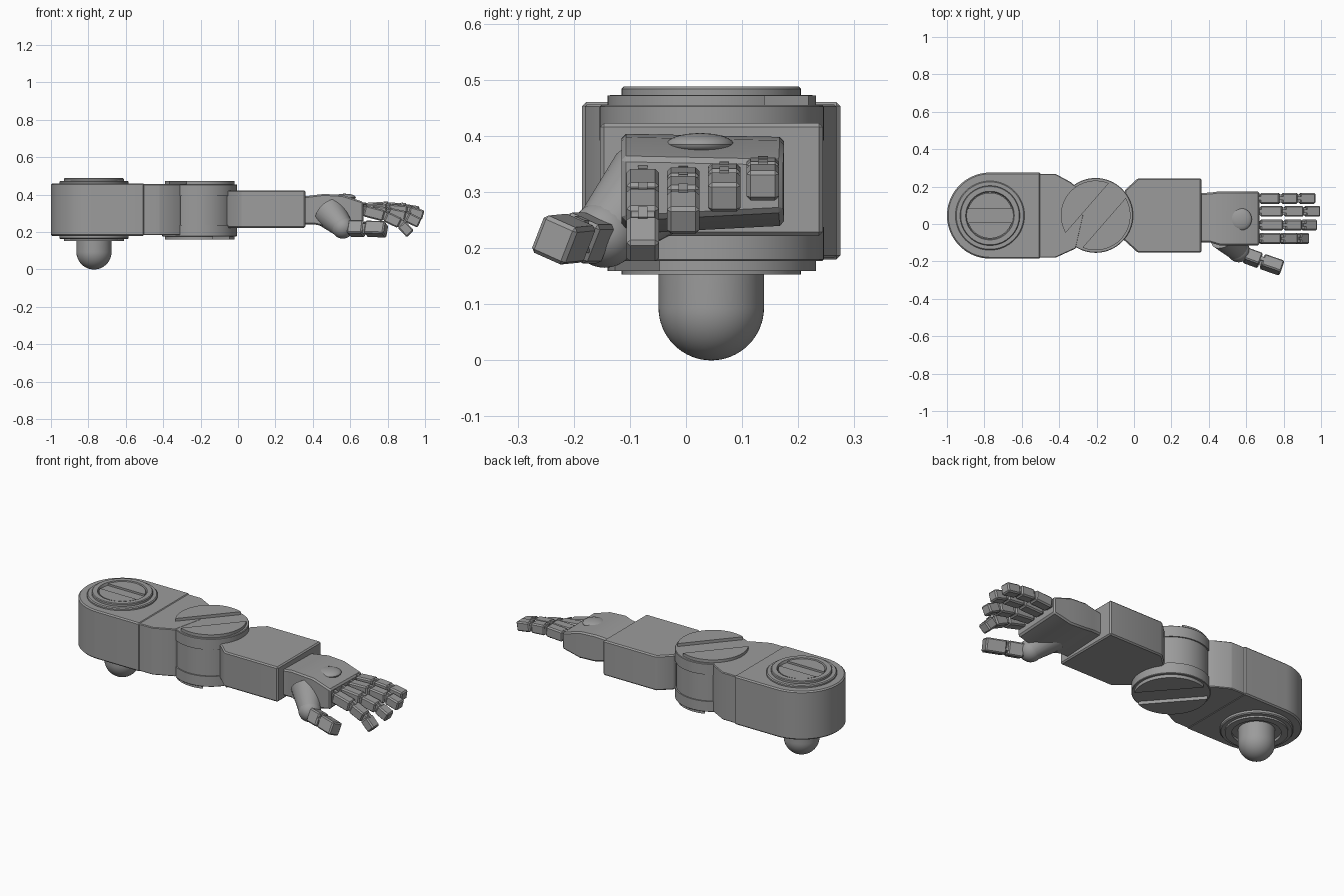
import bpy, bmesh, math
from mathutils import Vector, Matrix

if "Cube" in bpy.data.objects:
    bpy.data.objects.remove(bpy.data.objects["Cube"], do_unlink=True)

grey = bpy.data.materials.new("plain grey")
grey.use_nodes = True
GREY = (0.33, 0.33, 0.33, 1)
grey.diffuse_color = GREY
grey.node_tree.nodes["Principled BSDF"].inputs["Base Color"].default_value = GREY


def finish(name, bm, bevel=0.0):
    """Bevel the sharp edges, smooth the round faces and link the part."""
    bmesh.ops.recalc_face_normals(bm, faces=bm.faces[:])
    if bevel:
        sharp = [e for e in bm.edges if len(e.link_faces) == 2 and e.calc_face_angle() > 0.4]
        bmesh.ops.bevel(bm, geom=sharp, offset=bevel, segments=1, affect='EDGES')
    me = bpy.data.meshes.new(name)
    bm.to_mesh(me)
    bm.free()
    me.shade_smooth()
    me.set_sharp_from_angle(angle=math.radians(30))
    me.materials.append(grey)
    ob = bpy.data.objects.new(name, me)
    bpy.context.collection.objects.link(ob)
    return ob


def loft(name, rings, bevel=0.0):
    """Join equal rings of points and close both ends."""
    bm = bmesh.new()
    rows = [[bm.verts.new(p) for p in ring] for ring in rings]
    n = len(rows[0])
    for a, b in zip(rows, rows[1:]):
        for i in range(n):
            j = (i + 1) % n
            bm.faces.new((a[i], a[j], b[j], b[i]))
    bm.faces.new(rows[0])
    bm.faces.new(rows[-1])
    return finish(name, bm, bevel)


def prism(name, outline, z0, z1, bevel=0.0):
    return loft(name, [[(x, y, z) for x, y in outline] for z in (z0, z1)], bevel)


def arc(c, r, a0, a1, n):
    return [(c[0] + r * math.cos(a0 + (a1 - a0) * i / n),
             c[1] + r * math.sin(a0 + (a1 - a0) * i / n)) for i in range(n + 1)]


def turned(name, c, profile, n=64):
    """Lathe a radius and height profile about a vertical axis."""
    return loft(name, [[(x, y, z) for x, y in arc(c, r, 0, 2 * math.pi, n)[:-1]]
                       for r, z in profile])


def slotted(name, c, r, half, angle, z0, z1):
    """Two disc halves that leave a straight slot between them."""
    d = math.asin(half / r)
    for side, turn in (("a", 0), ("b", math.pi)):
        start = angle + turn
        prism(name + "_" + side, arc(c, r, start + d, start + math.pi - d, 32), z0, z1)


def bar(name, p, q, width, thick, bevel=0.006, lift=0.0, roll=0.0):
    """Bevelled block running from p to q."""
    p, q = Vector(p), Vector(q)
    along = (q - p).normalized()
    side = Vector((0, 0, 1)).cross(along).normalized()
    side = Matrix.Rotation(roll, 3, along) @ side
    up = along.cross(side)
    rings = [[e + side * s * width / 2 + up * (t * thick / 2 + lift)
              for s, t in ((-1, -1), (1, -1), (1, 1), (-1, 1))] for e in (p, q)]
    return loft(name, rings, bevel)


def ball(name, c, scale):
    bm = bmesh.new()
    bmesh.ops.create_uvsphere(bm, u_segments=32, v_segments=16, radius=1,
                              matrix=Matrix.Translation(c) @ Matrix.Diagonal((*scale, 1)))
    return finish(name, bm)


def rod(name, p, q, r0, r1):
    p, q = Vector(p), Vector(q)
    bm = bmesh.new()
    turn = (q - p).to_track_quat('Z', 'Y').to_matrix().to_4x4()
    bmesh.ops.create_cone(bm, cap_ends=True, segments=24, radius1=r0, radius2=r1,
                          depth=(q - p).length,
                          matrix=Matrix.Translation((p + q) / 2) @ turn)
    return finish(name, bm)


# Shoulder housing with its round end
S = (-0.77, 0.045)
prism("shoulder_housing", arc(S, 0.23, math.pi / 2, 1.5 * math.pi, 40)
      + [(-0.5, -0.185), (-0.5, 0.275)], 0.18, 0.46, 0.007)

# Stepped shoulder cap, recessed slotted disc, lower ring and peg
turned("shoulder_cap", S, [(0.185, 0.45), (0.185, 0.468), (0.18, 0.473), (0.16, 0.473),
                           (0.16, 0.484), (0.156, 0.488), (0.13, 0.488), (0.125, 0.474)])
slotted("shoulder_screw", S, 0.122, 0.036, 0, 0.47, 0.485)
turned("shoulder_lower_ring", S, [(0.185, 0.19), (0.185, 0.168), (0.18, 0.163), (0.16, 0.163),
                                  (0.16, 0.153), (0.125, 0.153), (0.125, 0.168)])
R = 0.094
dome = [(R * math.cos(t * math.pi / 32), R - R * math.sin(t * math.pi / 32)) for t in range(16)]
turned("shoulder_peg", S, [(R, 0.2)] + dome + [(0.002, 0)])

# Upper arm tapering into the elbow
prism("upper_arm", [(-0.51, -0.18), (-0.42, -0.18), (-0.31, -0.13), (-0.27, 0.045),
                    (-0.31, 0.2), (-0.34, 0.225), (-0.42, 0.268), (-0.51, 0.268)],
      0.183, 0.456, 0.004)

# Elbow: outer discs, middle hub and crossed slots
E = (-0.205, 0.046)
turned("elbow_upper_disc", E, [(0.2, 0.392), (0.2, 0.452), (0.197, 0.455)])
turned("elbow_hub", E, [(0.193, 0.23), (0.193, 0.4)])
turned("elbow_lower_disc", E, [(0.197, 0.177), (0.2, 0.18), (0.2, 0.238)])
tilt = math.radians(49)
slotted("elbow_upper_screw", E, 0.186, 0.06, tilt, 0.454, 0.472)
slotted("elbow_lower_screw", E, 0.186, 0.06, -tilt, 0.159, 0.178)

# Forearm
prism("forearm", [(-0.06, -0.08), (0.02, -0.153), (0.36, -0.153), (0.36, 0.244),
                  (0.02, 0.244), (-0.05, 0.18)], 0.222, 0.423, 0.007)

# Palm with a slight wrist flare
sections = [(0.35, -0.10, 0.165, 0.24, 0.39), (0.41, -0.10, 0.168, 0.24, 0.398),
            (0.46, -0.115, 0.175, 0.23, 0.404), (0.56, -0.115, 0.175, 0.225, 0.398),
            (0.67, -0.115, 0.173, 0.25, 0.362)]
loft("palm", [[(x, a, lo), (x, b, lo + 0.015), (x, b, hi - 0.006), (x, a, hi)]
              for x, a, b, lo, hi in sections], 0.008)
ball("hand_back_dome", (0.57, 0.025, 0.385), (0.06, 0.06, 0.02))


def digit(name, points, width, thick, roll=0.0):
    """Row of blocks with hinge pins and small top plates at the joints."""
    pts = [Vector(p) for p in points]
    for i, (p, q) in enumerate(zip(pts, pts[1:])):
        gap = (q - p).normalized() * 0.005
        bar(f"{name}_link_{i + 1}", p + gap, q - gap, width, thick - 0.003 * i, 0.007, 0, roll)
        side = Vector((0, 0, 1)).cross(gap).normalized() * width * 0.36
        rod(f"{name}_hinge_{i + 1}", p - side, p + side, thick * 0.36, thick * 0.36)
        bar(f"{name}_plate_{i + 1}", p - gap * 2, p + gap * 3, width * 0.3, 0.008, 0,
            thick * 0.46, roll)


# Four fingers, each curled further toward the thumb side
fingers = {
    "index_finger": (-0.077, [(0.67, 0.315), (0.785, 0.285), (0.87, 0.245), (0.925, 0.187)]),
    "middle_finger": (-0.005, [(0.67, 0.315), (0.8, 0.303), (0.9, 0.282), (0.975, 0.245)]),
    "ring_finger": (0.068, [(0.67, 0.318), (0.8, 0.322), (0.91, 0.312), (0.995, 0.288)]),
    "little_finger": (0.137, [(0.67, 0.325), (0.785, 0.332), (0.88, 0.325), (0.972, 0.31)]),
}
for name, (y, path) in fingers.items():
    digit(name, [(x, y, z) for x, z in path], 0.058, 0.06)

# Thumb mound, ball joint and links
rod("thumb_mound", (0.49, -0.06, 0.305), (0.56, -0.145, 0.225), 0.09, 0.058)
ball("thumb_ball", (0.56, -0.145, 0.225), (0.06, 0.06, 0.06))
digit("thumb", [(0.59, -0.165, 0.218), (0.68, -0.198, 0.218), (0.795, -0.238, 0.214)],
      0.068, 0.075, -0.4)
